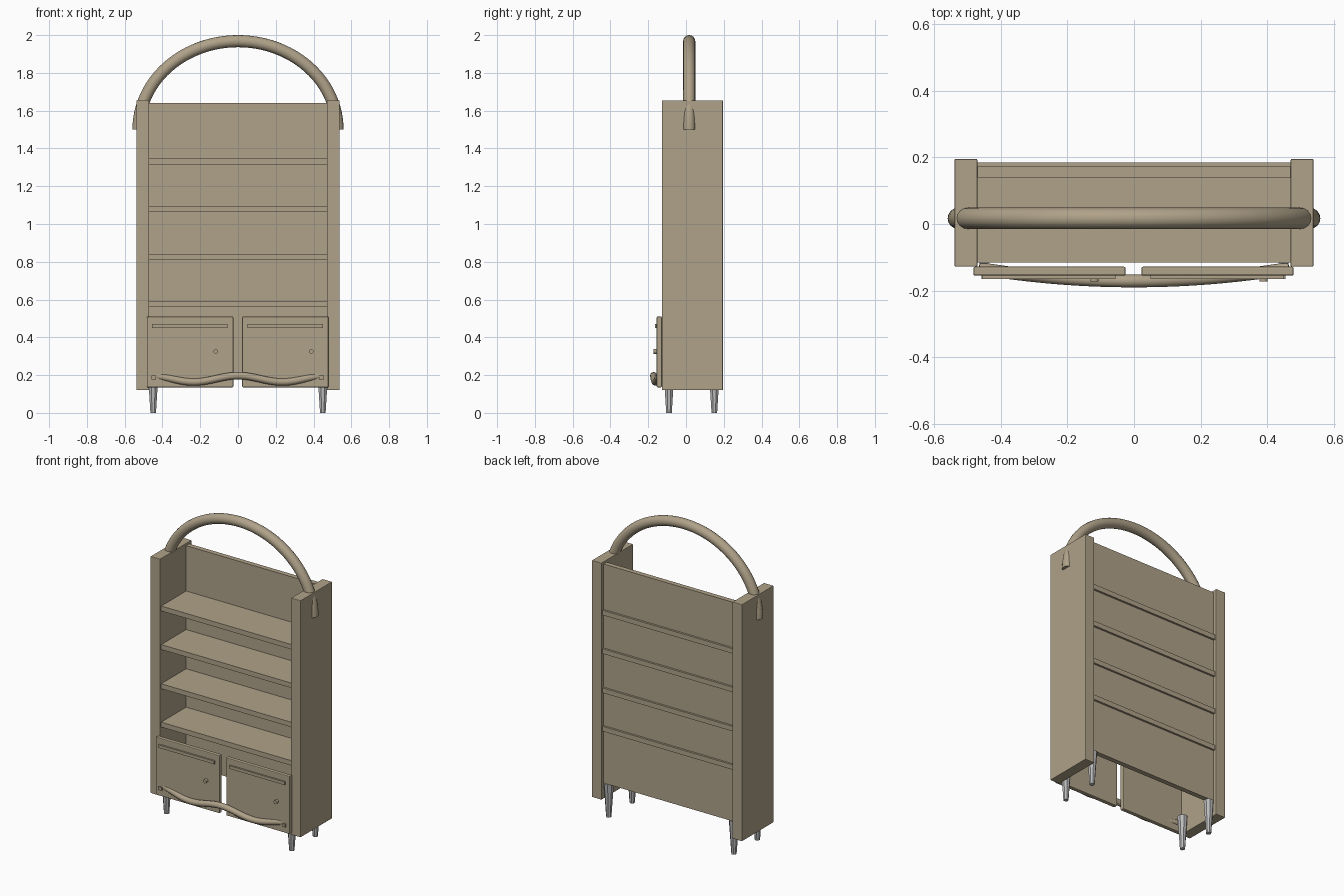
import bpy
import math
from mathutils import Vector

cube = bpy.data.objects.get("Cube")
if cube:
    bpy.data.objects.remove(cube, do_unlink=True)


def make_material(name, color):
    mat = bpy.data.materials.new(name)
    mat.use_nodes = True
    mat.diffuse_color = color
    mat.node_tree.nodes["Principled BSDF"].inputs["Base Color"].default_value = color
    return mat


WOOD = make_material("beige wood", (0.43, 0.36, 0.25, 1))
METAL = make_material("grey metal", (0.5, 0.5, 0.5, 1))


def finish(name, mat):
    obj = bpy.context.object
    obj.name = name
    obj.data.materials.clear()
    obj.data.materials.append(mat)
    return obj


def box(name, x, y, z, bevel=0.0):
    """Box from (min, max) ranges, with optionally eased edges."""
    ranges = (x, y, z)
    bpy.ops.mesh.primitive_cube_add(size=1, location=[(a + b) / 2 for a, b in ranges])
    bpy.context.object.scale = [b - a for a, b in ranges]
    bpy.ops.object.transform_apply(location=False, rotation=False, scale=True)
    obj = finish(name, WOOD)
    if bevel:
        mod = obj.modifiers.new("eased edges", "BEVEL")
        mod.width = bevel
        mod.segments = 2
    return obj


def tube(name, points, radius, sides):
    """Smooth round bar along a path, with closed ends."""
    curve = bpy.data.curves.new(name, "CURVE")
    curve.dimensions = "3D"
    curve.bevel_depth = radius
    curve.bevel_resolution = sides // 2 - 2
    curve.use_fill_caps = True
    spline = curve.splines.new("POLY")
    spline.points.add(len(points) - 1)
    for p, co in zip(spline.points, points):
        p.co = (*co, 1)
    obj = bpy.data.objects.new(name, curve)
    bpy.context.collection.objects.link(obj)
    bpy.ops.object.select_all(action="DESELECT")
    obj.select_set(True)
    bpy.context.view_layer.objects.active = obj
    bpy.ops.object.convert(target="MESH")
    bpy.ops.object.shade_smooth_by_angle(angle=math.radians(50))
    return finish(name, WOOD)


# Case: side panels, back panel and shelves that run through the back
for side, x in (("right", (-0.538, -0.47)), ("left", (0.47, 0.538))):
    box(side + "_side_panel", x, (-0.128, 0.195), (0.12, 1.655), 0.003)
box("back_panel", (-0.47, 0.47), (0.14, 0.172), (0.22, 1.64))
for i, z in enumerate((0.577, 0.826, 1.08, 1.33)):
    box(f"shelf_{i + 1}", (-0.473, 0.473), (-0.115, 0.185), (z - 0.016, z + 0.016))

# Doors with a slim rail, a knob and a small end block for the wavy bar
for side, x0, x1, knob_x, end in (("right", -0.482, -0.025, -0.118, -0.445),
                                  ("left", 0.022, 0.479, 0.388, 0.442)):
    box(side + "_door", (x0, x1), (-0.155, -0.128), (0.135, 0.51), 0.005)
    box(side + "_door_rail", (x0 + 0.028, x1 - 0.03), (-0.165, -0.15), (0.45, 0.47))
    box(side + "_bar_end", (end - 0.012, end + 0.012), (-0.165, -0.15), (0.177, 0.197))
    bpy.ops.mesh.primitive_cylinder_add(vertices=12, radius=0.012, depth=0.025,
                                        location=(knob_x, -0.16, 0.325),
                                        rotation=(math.pi / 2, 0, 0))
    finish(side + "_door_knob", WOOD)

# Wavy bar bowed forward across the doors
wave = []
for i in range(41):
    x = 0.465 * (i / 20 - 1)
    wave.append(Vector((x, -0.171 + 0.038 * (x / 0.465) ** 2,
                        0.18 + 0.017 * math.cos(2 * math.pi * x / 0.47))))
tube("wavy_bar", wave, 0.019, 12)

# Arched bar over the top, ending outside the side panels
arch = [Vector((0.527 * math.cos(math.pi * i / 48), 0.017,
                1.5 + 0.468 * math.sin(math.pi * i / 48))) for i in range(49)]
tube("top_arch", arch, 0.032, 16)

# Tapered legs
for side, x in (("right", -0.449), ("left", 0.449)):
    for end, y in (("front", -0.09), ("back", 0.15)):
        bpy.ops.mesh.primitive_cone_add(vertices=8, radius1=0.016, radius2=0.031, depth=0.22,
                                        location=(x, y, 0.11), rotation=(0, 0, math.pi / 8))
        finish(f"{end}_{side}_leg", METAL)
